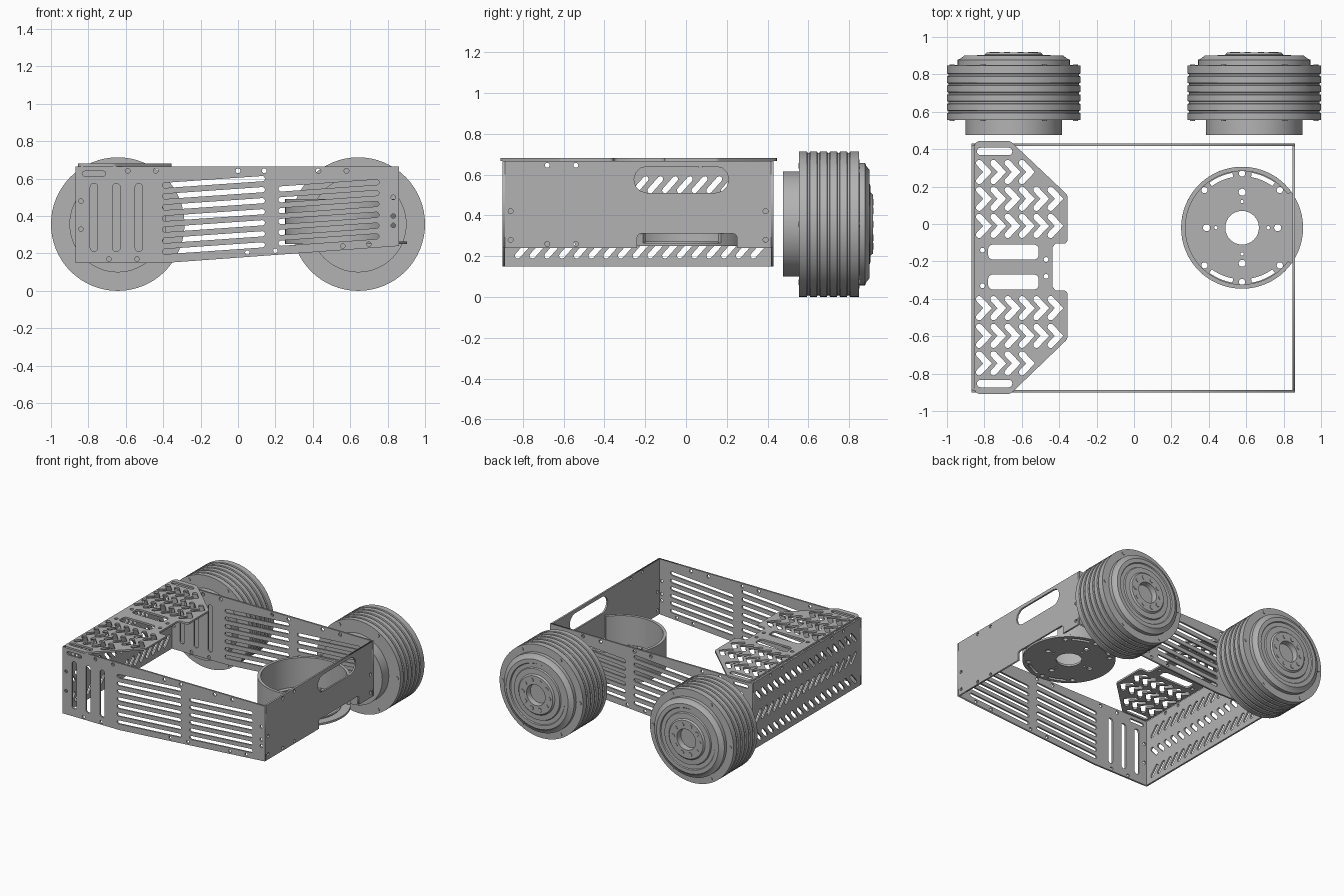
import bpy, bmesh
from math import sin, cos, pi, radians, atan2
from mathutils import Matrix, Vector

cube = bpy.data.objects.get("Cube")
if cube:
    bpy.data.objects.remove(cube)

metal = bpy.data.materials.new("plain_grey")
metal.use_nodes = True
GREY = (0.45, 0.45, 0.45, 1)
metal.diffuse_color = GREY
metal.node_tree.nodes["Principled BSDF"].inputs["Base Color"].default_value = GREY


def finish(bm, name, smooth=False):
    bmesh.ops.remove_doubles(bm, verts=bm.verts, dist=0.0001)
    bmesh.ops.recalc_face_normals(bm, faces=bm.faces)
    mesh = bpy.data.meshes.new(name)
    bm.to_mesh(mesh)
    bm.free()
    mesh.materials.append(metal)
    ob = bpy.data.objects.new(name, mesh)
    bpy.context.collection.objects.link(ob)
    if smooth:
        bpy.ops.object.select_all(action='DESELECT')
        ob.select_set(True)
        bpy.context.view_layer.objects.active = ob
        bpy.ops.object.shade_smooth_by_angle(angle=radians(30))
    return ob


# Flat outline helpers
def arc(cx, cy, r, a, b, n):
    return [(cx + r * cos(a + (b - a) * i / n), cy + r * sin(a + (b - a) * i / n)) for i in range(n + 1)]


def circle(cx, cy, r, n=14):
    return arc(cx, cy, r, 0, 2 * pi, n)[:-1]


def slot(x1, y1, x2, y2, r):
    t = atan2(y2 - y1, x2 - x1)
    return arc(x2, y2, r, t - pi / 2, t + pi / 2, 6) + arc(x1, y1, r, t + pi / 2, t + 3 * pi / 2, 6)


def rounded(x1, y1, x2, y2, r):
    return (arc(x2 - r, y2 - r, r, 0, pi / 2, 4) + arc(x1 + r, y2 - r, r, pi / 2, pi, 4)
            + arc(x1 + r, y1 + r, r, pi, 1.5 * pi, 4) + arc(x2 - r, y1 + r, r, 1.5 * pi, 2 * pi, 4))


def chevron(x, y, w=0.045, h=0.048, r=0.017):
    t = atan2(h, w)
    tip = r / sin(t)
    return ([(x + tip, y)] + arc(x - w, y + h, r, pi / 2 - t, 1.5 * pi - t, 6)
            + [(x - tip, y)] + arc(x - w, y - h, r, pi / 2 + t, 1.5 * pi + t, 6))


def ring_slot(cx, cy, r1, r2, a, b, n=10):
    return arc(cx, cy, r2, a, b, n) + arc(cx, cy, r1, b, a, n)


# Perforated sheet lying across the given axis between lo and hi
def sheet(name, outline, holes, axis, lo, hi, smooth=False):
    curve = bpy.data.curves.new(name + "_profile", 'CURVE')
    curve.dimensions = '2D'
    curve.fill_mode = 'BOTH'
    curve.extrude = (hi - lo) / 2
    for loop in [outline] + holes:
        sp = curve.splines.new('POLY')
        sp.points.add(len(loop) - 1)
        for p, (u, v) in zip(sp.points, loop):
            p.co = (u, v, 0, 1)
        sp.use_cyclic_u = True
    tmp = bpy.data.objects.new(name + "_profile", curve)
    bpy.context.collection.objects.link(tmp)
    deps = bpy.context.evaluated_depsgraph_get()
    mesh = bpy.data.meshes.new_from_object(tmp.evaluated_get(deps))
    bm = bmesh.new()
    bm.from_mesh(mesh)
    bpy.data.objects.remove(tmp)
    bpy.data.curves.remove(curve)
    bpy.data.meshes.remove(mesh)
    for vert in bm.verts:
        u, v, w = vert.co
        w += (lo + hi) / 2
        vert.co = {'x': (w, u, v), 'y': (u, w, v), 'z': (u, v, w)}[axis]
    return finish(bm, name, smooth)


L, R, F, B = -0.87, 0.86, -0.9, 0.43   # frame limits
TOP, T = 0.666, 0.013                  # frame top and sheet thickness

# Slatted front and back panels
outline = [(L, 0.15), (-0.38, 0.15), (R, 0.24), (R, TOP), (L, TOP)]
holes = [slot(x, 0.23, x, 0.555, 0.02) for x in (-0.77, -0.65, -0.53)]
holes += [slot(-0.39, 0.21 + i * 0.059, 0.13, 0.246 + i * 0.059, 0.014) for i in range(7)]
holes += [slot(0.23, 0.255 + i * 0.058, 0.74, 0.291 + i * 0.058, 0.014) for i in range(6)]
holes.append(slot(-0.82, 0.627, -0.72, 0.627, 0.013))
holes += [circle(x, 0.642, 0.013) for x in (-0.59, -0.44, 0, 0.14, 0.43, 0.58)]
holes += [circle(x, z, 0.012) for x, z in ((-0.69, 0.17), (-0.54, 0.17), (0.05, 0.205), (0.2, 0.215),
                                           (0.56, 0.24), (0.7, 0.25), (-0.84, 0.48), (-0.84, 0.33),
                                           (0.83, 0.5), (0.83, 0.4), (0.83, 0.35))]
sheet("front_panel", outline, holes, 'y', F, F + T)
sheet("back_panel", outline, holes, 'y', B - T, B)

# Right panel with three rows of slanted slots
holes = []
for z, lean in ((0.23, 1), (0.39, -1), (0.55, 1)):
    for i in range(17):
        y = -0.8 + i * 0.0722
        holes.append(slot(y - 0.025, z - 0.028 * lean, y + 0.025, z + 0.028 * lean, 0.014))
holes += [circle(y, 0.645, 0.012) for y in (-0.68, -0.54, 0.07, 0.21)]
sheet("right_panel", rounded(F + T, 0.15, B - T, TOP, 0.001), holes, 'x', L, L + T)

# Left panel with a hand slot and a notch for the turntable
f, b = F + T, B - T
outline = ([(f, 0.24), (-0.24, 0.24)] + arc(-0.22, 0.29, 0.02, pi, pi / 2, 4)
           + arc(0.23, 0.29, 0.02, pi / 2, 0, 4) + [(0.25, 0.24), (b, 0.24), (b, TOP), (f, TOP)])
holes = [slot(-0.19, 0.575, 0.145, 0.575, 0.065)]
holes += [circle(y, z, 0.012) for y in (-0.68, -0.54) for z in (0.26, 0.645)]
holes += [circle(y, z, 0.012) for y in (-0.86, 0.39) for z in (0.28, 0.42)]
sheet("left_panel", outline, holes, 'x', R - T, R)

# Top deck plate with chevron vents
outline = (arc(-0.82, 0.41, 0.035, pi, pi / 2, 4) + arc(-0.68, 0.4, 0.045, pi / 2, pi / 4, 3)
           + arc(-0.39, 0.14, 0.035, pi / 4, 0, 3) + arc(-0.375, -0.085, 0.02, 0, -pi / 2, 3)
           + [(-0.42, -0.105), (-0.435, -0.125), (-0.435, -0.335), (-0.42, -0.355)]
           + arc(-0.375, -0.375, 0.02, pi / 2, 0, 3) + arc(-0.39, -0.6, 0.035, 0, -pi / 4, 3)
           + arc(-0.68, -0.865, 0.045, -pi / 4, -pi / 2, 3) + arc(-0.82, -0.875, 0.035, -pi / 2, -pi, 4))
holes = [chevron(-0.783 + i * 0.0765, y) for y, n in ((0.278, 4), (0.135, 6), (-0.01, 6), (-0.45, 6),
                                                    (-0.598, 6), (-0.745, 4)) for i in range(n)]
holes += [rounded(-0.78, y, -0.51, y + 0.08, 0.025) for y in (-0.19, -0.35)]
holes += [slot(-0.82, y, -0.67, y, 0.02) for y in (0.388, -0.853)]
holes += [circle(x, y, 0.013) for x, y in ((-0.81, -0.14), (-0.81, -0.33), (-0.47, -0.19), (-0.47, -0.28))]
sheet("top_deck", outline, holes, 'z', TOP, 0.68)

# Turntable base disc, its open wall and inner lip
CX, CY = 0.578, -0.02
holes = [circle(CX, CY, 0.09, 32)]
for k in range(4):
    a = k * pi / 2
    holes += [circle(CX + r * cos(a), CY + r * sin(a), s) for r, s in ((0.19, 0.019), (0.14, 0.009))]
    holes.append(circle(CX + 0.285 * cos(a + pi / 4), CY + 0.285 * sin(a + pi / 4), 0.017))
for side in (1, -1):
    holes.append(circle(CX, CY + side * 0.29, 0.017))
    for mid in (67, 113):
        holes.append(ring_slot(CX, CY, 0.275, 0.298, side * radians(mid - 13), side * radians(mid + 13)))
sheet("turntable_disc", circle(CX, CY, 0.326, 64), holes, 'z', 0.25, 0.265)
sheet("turntable_wall", ring_slot(CX, CY, 0.303, 0.326, radians(36), radians(324), 56), [],
      'z', 0.265, 0.49, True)
sheet("turntable_lip", circle(CX, CY, 0.262, 48), [circle(CX, CY, 0.25, 48)], 'z', 0.265, 0.272)


# Ribbed wheels with stepped hubs and bolts
def wheel(name, x):
    prof = [(0, 0.475), (0.258, 0.475), (0.258, 0.555), (0.357, 0.555)]
    for i in range(5):
        y = 0.593 + i * 0.049
        prof += [(0.357, y), (0.349, y + 0.003), (0.349, y + 0.012), (0.357, y + 0.015)]
    prof += [(0.357, 0.848), (0.3, 0.85), (0.3, 0.878), (0.285, 0.884), (0.265, 0.9), (0.235, 0.9),
             (0.23, 0.893), (0.2, 0.893), (0.195, 0.903), (0.155, 0.905), (0.145, 0.916),
             (0.08, 0.916), (0.075, 0.875), (0, 0.875)]
    bm = bmesh.new()
    verts = [bm.verts.new((r, y, 0)) for r, y in prof]
    edges = [bm.edges.new(pair) for pair in zip(verts, verts[1:])]
    bmesh.ops.spin(bm, geom=verts + edges, cent=(0, 0, 0), axis=(0, 1, 0), angle=2 * pi, steps=64)
    bmesh.ops.remove_doubles(bm, verts=bm.verts, dist=0.0001)
    for count, rad, size, y in ((6, 0.33, 0.013, 0.849), (6, 0.33, 0.013, 0.555), (10, 0.113, 0.016, 0.916)):
        for k in range(count):
            a = 2 * pi * k / count
            pos = Vector((rad * cos(a), y, rad * sin(a)))
            bmesh.ops.create_cone(bm, cap_ends=True, segments=12, radius1=size, radius2=size, depth=0.008,
                                  matrix=Matrix.Translation(pos) @ Matrix.Rotation(pi / 2, 4, 'X'))
    bmesh.ops.translate(bm, verts=bm.verts, vec=(x, 0, 0.357))
    finish(bm, name, True)


wheel("left_wheel", 0.643)
wheel("right_wheel", -0.643)
